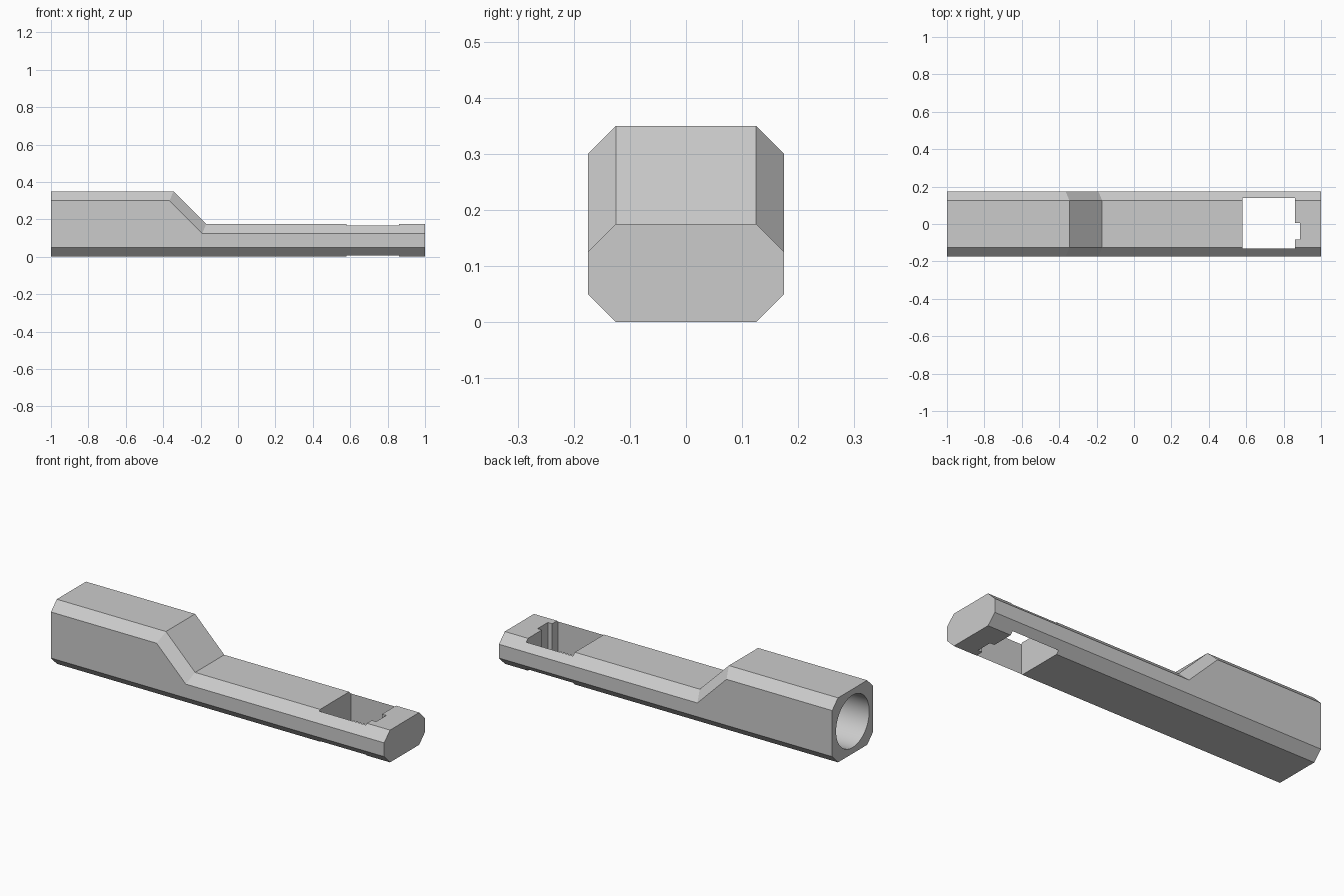
import bpy, bmesh, math
from mathutils import Matrix

cube = bpy.data.objects.get("Cube")
if cube:
    bpy.data.objects.remove(cube, do_unlink=True)

HALF, CHAMFER = 0.175, 0.05
FLAT = HALF - CHAMFER
MITRE = CHAMFER * math.tan(math.pi / 8)

grey = bpy.data.materials.new("light grey")
grey.use_nodes = True
grey.diffuse_color = (0.6, 0.6, 0.6, 1)
grey.node_tree.nodes["Principled BSDF"].inputs["Base Color"].default_value = (0.6, 0.6, 0.6, 1)


def make_object(name, bm):
    bmesh.ops.recalc_face_normals(bm, faces=bm.faces)
    mesh = bpy.data.meshes.new(name)
    bm.to_mesh(mesh)
    bm.free()
    mesh.materials.append(grey)
    obj = bpy.data.objects.new(name, mesh)
    bpy.context.collection.objects.link(obj)
    return obj


def box(name, x0, x1, y0, y1, z0, z1):
    bm = bmesh.new()
    bmesh.ops.create_cube(bm, size=1)
    bmesh.ops.scale(bm, vec=(x1 - x0, y1 - y0, z1 - z0), verts=bm.verts)
    bmesh.ops.translate(bm, vec=((x0 + x1) / 2, (y0 + y1) / 2, (z0 + z1) / 2), verts=bm.verts)
    return make_object(name, bm)


# Body: chamfered sections joined along x, mitred at the slope
bm = bmesh.new()
rings = []
for x, top, shift in ((-1, 0.35, 0), (-0.345, 0.35, MITRE), (-0.17, 0.175, MITRE), (1, 0.175, 0)):
    half = [(x, FLAT, top), (x - shift, HALF, top - CHAMFER), (x - shift, HALF, CHAMFER), (x, FLAT, 0)]
    ring = half + [(px, -py, pz) for px, py, pz in reversed(half)]
    rings.append([bm.verts.new(p) for p in ring])
for a, b in zip(rings, rings[1:]):
    for i in range(8):
        j = (i + 1) % 8
        bm.faces.new((a[i], a[j], b[j], b[i]))
bm.faces.new(rings[0])
bm.faces.new(rings[-1])
bmesh.ops.dissolve_limit(bm, angle_limit=0.01, verts=bm.verts, edges=bm.edges)
body = make_object("body", bm)

# Round blind bore in the tall end
bm = bmesh.new()
bmesh.ops.create_cone(bm, cap_ends=True, segments=64, radius1=0.142, radius2=0.142, depth=0.7,
                      matrix=Matrix.Translation((-0.75, 0, HALF)) @ Matrix.Rotation(math.pi / 2, 4, "Y"))
bore = make_object("bore_cutter", bm)

# Through window with a small notch in its end wall
window = box("window_cutter", 0.58, 0.861, -0.132, 0.14, -0.1, 0.4)
notch = box("notch_cutter", 0.84, 0.887, -0.083, 0.005, -0.1, 0.4)

bpy.context.view_layer.objects.active = body
for cutter in (bore, window, notch):
    cutter.hide_render = True
    mod = body.modifiers.new(cutter.name, "BOOLEAN")
    mod.operation = "DIFFERENCE"
    mod.solver = "EXACT"
    mod.object = cutter
    bpy.ops.object.modifier_apply(modifier=mod.name)
    bpy.data.objects.remove(cutter, do_unlink=True)

bpy.ops.object.select_all(action="DESELECT")
body.select_set(True)
bpy.ops.object.shade_smooth_by_angle(angle=math.radians(20))
